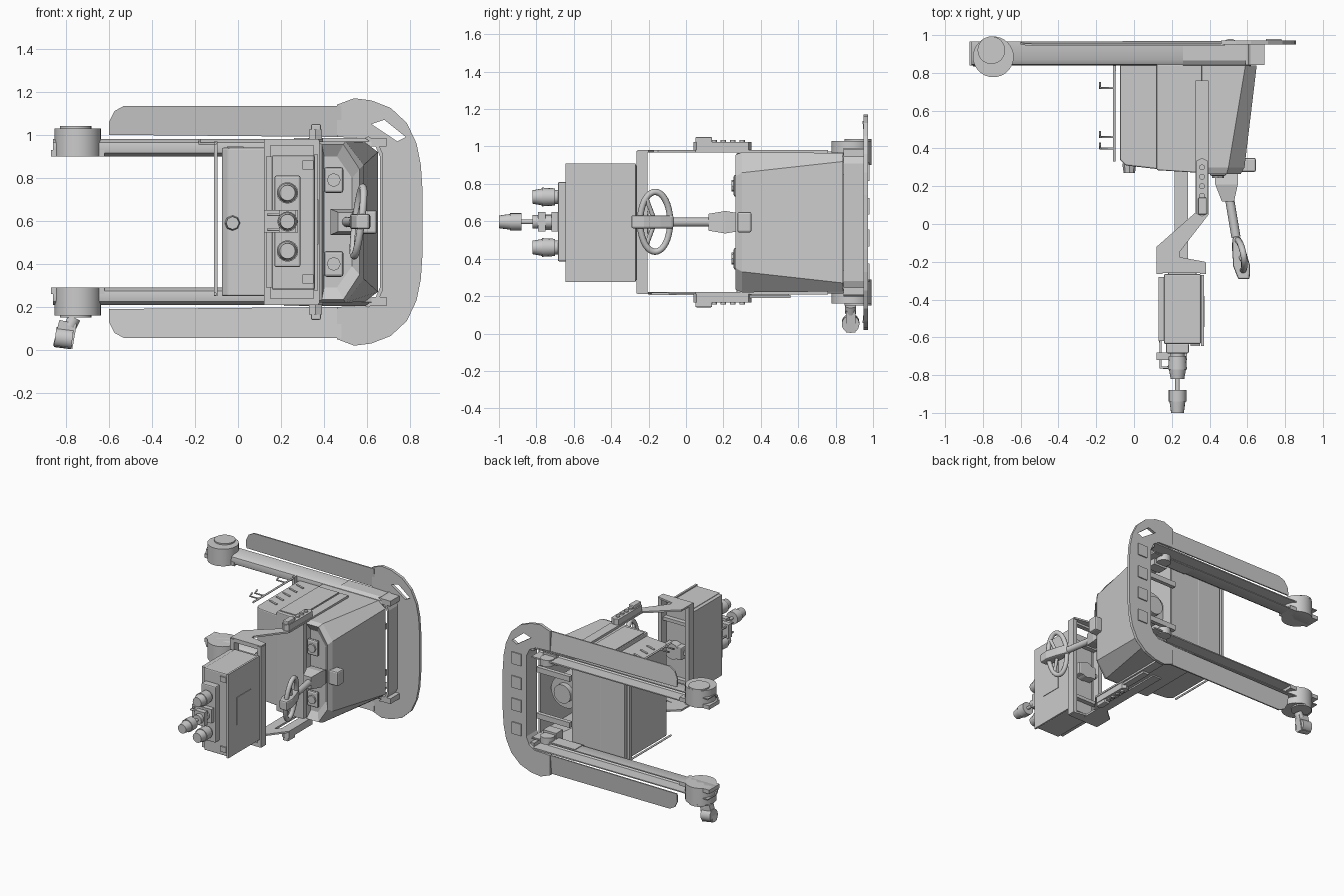
import bpy, bmesh, math
from mathutils import Vector, Matrix

ZM = 1.19  # z -> ZM - z mirrors a part across the machine's middle


def finish(name, bm, bevel=0.0, smooth=False):
    bmesh.ops.recalc_face_normals(bm, faces=bm.faces[:])
    me = bpy.data.meshes.new(name)
    bm.to_mesh(me)
    bm.free()
    ob = bpy.data.objects.new(name, me)
    bpy.context.collection.objects.link(ob)
    if smooth:
        bpy.context.view_layer.objects.active = ob
        ob.select_set(True)
        bpy.ops.object.shade_smooth_by_angle(angle=math.radians(35))
        ob.select_set(False)
    if bevel:
        m = ob.modifiers.new("bevel", 'BEVEL')
        m.width, m.segments = bevel, 2
    return ob


def loft(name, rings, caps=True, **kw):
    bm = bmesh.new()
    vs = [[bm.verts.new(p) for p in r] for r in rings]
    n = len(rings[0])
    for a, b in zip(vs, vs[1:]):
        for i in range(n):
            bm.faces.new((a[i], a[(i + 1) % n], b[(i + 1) % n], b[i]))
    if caps:
        bm.faces.new(vs[0])
        bm.faces.new(vs[-1])
    return finish(name, bm, **kw)


def prism_y(name, xz, y0, y1, **kw):
    return loft(name, [[(x, y, z) for x, z in xz] for y in (y0, y1)], **kw)


def prism_z(name, xy, z0, z1, **kw):
    return loft(name, [[(x, y, z) for x, y in xy] for z in (z0, z1)], **kw)


def box(name, x0, x1, y0, y1, z0, z1, **kw):
    return prism_y(name, [(x0, z0), (x1, z0), (x1, z1), (x0, z1)], y0, y1, **kw)


def box2(name, x0, x1, y0, y1, z0, z1, **kw):
    box("upper_" + name, x0, x1, y0, y1, z0, z1, **kw)
    box("lower_" + name, x0, x1, y0, y1, ZM - z1, ZM - z0, **kw)


def cyl(name, p, q, r, r2=None, n=24, smooth=True):
    p, q = Vector(p), Vector(q)
    d = q - p
    bm = bmesh.new()
    bmesh.ops.create_cone(bm, cap_ends=True, segments=n, radius1=r, radius2=r if r2 is None else r2, depth=d.length,
                          matrix=Matrix.Translation((p + q) / 2) @ d.to_track_quat('Z', 'Y').to_matrix().to_4x4())
    return finish(name, bm, smooth=smooth)


def tube(name, pts, r, cyclic=False):
    cu = bpy.data.curves.new(name, 'CURVE')
    cu.dimensions, cu.bevel_depth, cu.bevel_resolution = '3D', r, 3
    cu.use_fill_caps = True
    sp = cu.splines.new('POLY')
    sp.points.add(len(pts) - 1)
    for a, p in zip(sp.points, pts):
        a.co = (*p, 1)
    sp.use_cyclic_u = cyclic
    ob = bpy.data.objects.new(name, cu)
    bpy.context.collection.objects.link(ob)


# bumper ring: half outline mirrored in z, with one corner opening and an inner wall
outer = [(0.46, 1.14), (0.54, 1.17), (0.62, 1.16), (0.71, 1.125), (0.785, 1.055), (0.83, 0.96), (0.85, 0.86), (0.858, 0.74)]
inner = [(0.46, 0.99), (0.59, 0.985), (0.635, 0.955), (0.66, 0.9)]
flip = lambda pts: [(x, ZM - z) for x, z in pts]
ring = prism_y("bumper_ring", outer + flip(outer)[::-1] + flip(inner) + inner[::-1], 0.95, 0.972)
hole = prism_y("corner_cutter", [(0.62, 1.05), (0.68, 1.07), (0.78, 0.99), (0.74, 0.97)], 0.9, 1.02)
hole.hide_render = True
hole.hide_set(True)
m = ring.modifiers.new("opening", 'BOOLEAN')
m.object, m.operation, m.solver = hole, 'DIFFERENCE', 'EXACT'
wall = inner[1:] + flip(inner[1:])[::-1]
wall_out = [(x + 0.015, z + (0.008 if z > 0.6 else -0.008)) for x, z in wall]
prism_y("ring_inner_wall", wall + wall_out[::-1], 0.842, 0.955)
for i, z in enumerate((0.33, 0.51, 0.68, 0.86)):
    box(f"ring_pad_{i}", 0.70, 0.78, 0.968, 0.98, z - 0.045, z + 0.045)

# side skirts, legs and leg-end housings on both sides
prof = [(0.965, 0.90), (0.87, 0.90), (0.845, 0.915), (0.84, 0.94), (0.845, 0.965), (0.87, 0.98), (0.965, 0.98),
        (0.965, 0.972), (0.875, 0.972), (0.852, 0.94), (0.875, 0.908), (0.965, 0.908)]
for side, f in (("upper", lambda z: z), ("lower", lambda z: ZM - z)):
    skirt = [(-0.6, 1.0), (0.48, 0.99), (0.48, 1.135), (-0.53, 1.135), (-0.575, 1.11), (-0.6, 1.06)]
    loft(side + "_skirt", [[(x, y - (z - 1) * 0.1, f(z)) for x, z in skirt] for y in (0.957, 0.967)])
    loft(side + "_leg_channel", [[(x, y, f(z)) for y, z in prof] for x in (-0.86, 0.62)], smooth=True)
    loft(side + "_leg_sleeve", [[(x, y - 0.004, f(0.94 + (z - 0.94) * 1.12)) for y, z in prof] for x in (0.26, 0.62)])
    cyl(side + "_leg_end_cup", (-0.745, 0.885, f(0.90)), (-0.745, 0.885, f(1.03)), 0.108, n=32)
    cyl(side + "_leg_end_cap", (-0.755, 0.92, f(1.025)), (-0.755, 0.92, f(1.04)), 0.073, n=32)
box2("leg_end_plate", -0.87, -0.62, 0.84, 0.965, 0.90, 0.93)
box2("leg_root_block", 0.61, 0.69, 0.842, 0.95, 0.945, 0.985)

# loose caster under the front leg
cyl("caster_stem", (-0.76, 0.88, 0.15), (-0.78, 0.88, 0.11), 0.03)
loft("caster_fork", [[(-0.86, y, 0.02), (-0.77, y, 0.005), (-0.75, y, 0.12), (-0.83, y, 0.14)] for y in (0.855, 0.905)])
cyl("caster_wheel", (-0.85, 0.88, 0.06), (-0.77, 0.88, 0.05), 0.047)

# main body: rear cabinet, middle cabinet and tapered cowl
prism_z("rear_cabinet", [(-0.075, 0.845), (-0.075, 0.34), (-0.045, 0.31), (0.13, 0.29), (0.13, 0.845)], 0.25, 0.94, bevel=0.008)
prism_z("middle_cabinet", [(0.12, 0.845), (0.12, 0.285), (0.36, 0.27), (0.36, 0.845)], 0.215, 0.965, bevel=0.006)


def cowl_ring(x0, x1, x2, zc, zt, y):
    return [(x0, y, ZM - zt), (x1, y, ZM - zt), (x2, y, ZM - zc), (x2, y, zc), (x1, y, zt), (x0, y, zt)]


loft("cowl", [cowl_ring(0.40, 0.46, 0.53, 0.80, 0.90, 0.30), cowl_ring(0.39, 0.49, 0.565, 0.84, 0.955, 0.265),
              cowl_ring(0.365, 0.50, 0.585, 0.86, 0.97, 0.30), cowl_ring(0.36, 0.59, 0.65, 0.92, 0.965, 0.84),
              cowl_ring(0.37, 0.58, 0.635, 0.91, 0.95, 0.84), cowl_ring(0.38, 0.50, 0.565, 0.85, 0.94, 0.36)])
for i in range(5):
    y = 0.42 + i * 0.08
    prism_z(f"vent_louvre_{i}", [(-0.05, y + 0.025), (0.025, y), (0.025, y + 0.015), (-0.05, y + 0.04)], 0.935, 0.945)
box2("top_panel", 0.13, 0.30, 0.31, 0.78, 0.955, 0.972)
box2("body_rail", 0.325, 0.395, 0.34, 0.76, 0.96, 0.982)
cyl("body_knob", (-0.025, 0.32, 0.59), (-0.025, 0.27, 0.59), 0.037, 0.03, n=8, smooth=False)

# running gear inside the open back of the cowl
cyl("drive_wheel", (0.48, 0.60, 0.595), (0.48, 0.76, 0.595), 0.12, n=32)
cyl("drive_hub", (0.48, 0.76, 0.595), (0.48, 0.80, 0.595), 0.07)
for z in (0.30, 0.89):
    cyl("inner_caster", (0.51, 0.93, z - 0.025), (0.51, 0.93, z + 0.025), 0.05)
    box("inner_caster_mount", 0.46, 0.57, 0.82, 0.90, z - 0.04, z + 0.04)
for z in (0.42, 0.77):
    box("chassis_bar", 0.36, 0.64, 0.85, 0.88, z - 0.02, z + 0.02)

# cowl front sockets
for z in (0.40, 0.79):
    box("socket_frame", 0.40, 0.49, 0.255, 0.28, z - 0.06, z + 0.06, bevel=0.012)
    cyl("socket_plug", (0.445, 0.26, z), (0.445, 0.243, z), 0.032, n=8, smooth=False)

# steering column and wheel
box("column_bracket", 0.545, 0.645, 0.275, 0.35, 0.54, 0.65, bevel=0.01)
loft("column_base", [[(x0, y, 0.595 - h), (x1, y, 0.595 - h), (x1, y, 0.595 + h), (x0, y, 0.595 + h)]
                     for x0, x1, y, h in ((0.43, 0.55, 0.27, 0.05), (0.43, 0.55, 0.21, 0.06), (0.465, 0.53, 0.12, 0.045))])
cyl("steering_column", (0.50, 0.17, 0.595), (0.54, -0.07, 0.595), 0.024, n=12)
u = Vector((0.17, -0.98, 0))
c = Vector((0.56, -0.165, 0.597))
tube("steering_wheel", [c + u * 0.082 * math.cos(t) + Vector((0.02 * math.sin(t), 0, 0.16 * math.sin(t)))
                        for t in (i * math.tau / 40 for i in range(40))], 0.017, cyclic=True)
loft("wheel_grip", [[c + u * s + Vector((dx, 0, dz)) for dx, dz in ((-w, -0.035), (w, -0.035), (w, 0.035), (-w, 0.035))]
                    for s, w in ((-0.10, 0.02), (-0.03, 0.035), (0.06, 0.045), (0.13, 0.03))], bevel=0.01)
for s in (-1, 1):
    tube("wheel_spoke", [c, c + u * 0.05 + Vector((0.02 * s, 0, 0.13 * s))], 0.012)

# bent yoke arms with pivot covers and bolts
arm = [(0.325, 0.36), (0.395, 0.36), (0.395, 0.05), (0.24, -0.15), (0.24, -0.175), (0.375, -0.20), (0.375, -0.26),
       (0.12, -0.26), (0.12, -0.12), (0.325, 0.06)]
for side, f in (("upper", lambda z: z), ("lower", lambda z: ZM - z)):
    prism_z(side + "_yoke_arm", arm, f(0.967), f(0.98))
    prism_z(side + "_pivot_cover", [(0.33, 0.055), (0.36, 0.04), (0.39, 0.055), (0.39, 0.335), (0.36, 0.35), (0.33, 0.335)],
            f(0.98), f(1.025))
    box(side + "_pivot_block", 0.34, 0.385, 0.05, 0.14, *sorted((f(1.01), f(1.05))), bevel=0.006)
    for i in range(5):
        y = 0.10 + i * 0.05
        cyl(f"{side}_pivot_bolt_{i}", (0.36, y, f(1.015)), (0.36, y, f(1.035)), 0.015, n=12)
box("lower_link_bar", 0.215, 0.285, -0.20, 0.55, 0.205, 0.22)
box("lower_pivot_rail", 0.335, 0.385, 0.34, 0.56, 0.19, 0.205)

# mounting frame behind the head
for x in (0.12, 0.35):
    box("frame_post", x, x + 0.03, -0.265, -0.205, 0.215, 0.975)
for z in (0.215, 0.36, 0.58, 0.80, 0.95):
    box("frame_rung", 0.12, 0.38, -0.26, -0.225, z, z + 0.025)
cyl("frame_bearing", (0.26, -0.20, 0.595), (0.26, -0.26, 0.595), 0.06)
box("frame_clamp", 0.18, 0.33, -0.31, -0.20, 0.545, 0.64, bevel=0.008)

# head box with lid, edge strip, latches and inspection door
box("head_box", 0.158, 0.355, -0.635, -0.265, 0.28, 0.905, bevel=0.008)
box("head_side_lid", 0.355, 0.37, -0.645, -0.27, 0.275, 0.91)
box("head_door", 0.366, 0.374, -0.545, -0.38, 0.49, 0.70)
box2("head_latch", 0.30, 0.35, -0.645, -0.63, 0.84, 0.88)
box("side_slide", 0.13, 0.158, -0.62, -0.28, 0.29, 0.90)
for z in (0.56, 0.63):
    tube("side_rod", [(0.14, -0.28, z), (0.14, -0.76, z), (0.20, -0.76, z)], 0.008)

# control plate, knobs and centre plunger
box("control_plate", 0.17, 0.29, -0.685, -0.63, 0.385, 0.81, bevel=0.008)
for z in (0.46, 0.73):
    cyl("knob_base", (0.23, -0.68, z), (0.23, -0.72, z), 0.037)
    cyl("knob", (0.23, -0.70, z), (0.23, -0.77, z), 0.046, 0.05, n=16)
    cyl("knob_tip", (0.23, -0.77, z), (0.23, -0.82, z), 0.045, 0.036, n=16)
box("plunger_bracket", 0.12, 0.28, -0.72, -0.68, 0.545, 0.65)
box("plunger_collar", 0.19, 0.27, -0.79, -0.75, 0.545, 0.65)
cyl("plunger_sleeve", (0.23, -0.68, 0.597), (0.23, -0.82, 0.597), 0.036)
cyl("plunger_rod", (0.23, -0.80, 0.597), (0.23, -0.90, 0.597), 0.012)
cyl("plunger_neck", (0.23, -0.88, 0.597), (0.23, -0.94, 0.597), 0.047, n=16)
cyl("plunger_knob", (0.23, -0.94, 0.597), (0.23, -1.0, 0.597), 0.042, 0.034, n=16)

# rear cable hanger
box("hanger_post", -0.112, -0.095, 0.81, 0.84, 0.25, 0.97)
for z in (0.26, 0.96):
    tube("hanger_bar", [(-0.105, 0.33, z), (-0.105, 0.84, z)], 0.007)
for y in (0.40, 0.46, 0.72):
    tube("hanger_hook", [(-0.105, y, 0.96), (-0.18, y, 0.96), (-0.18, y + 0.03, 0.975)], 0.006)
